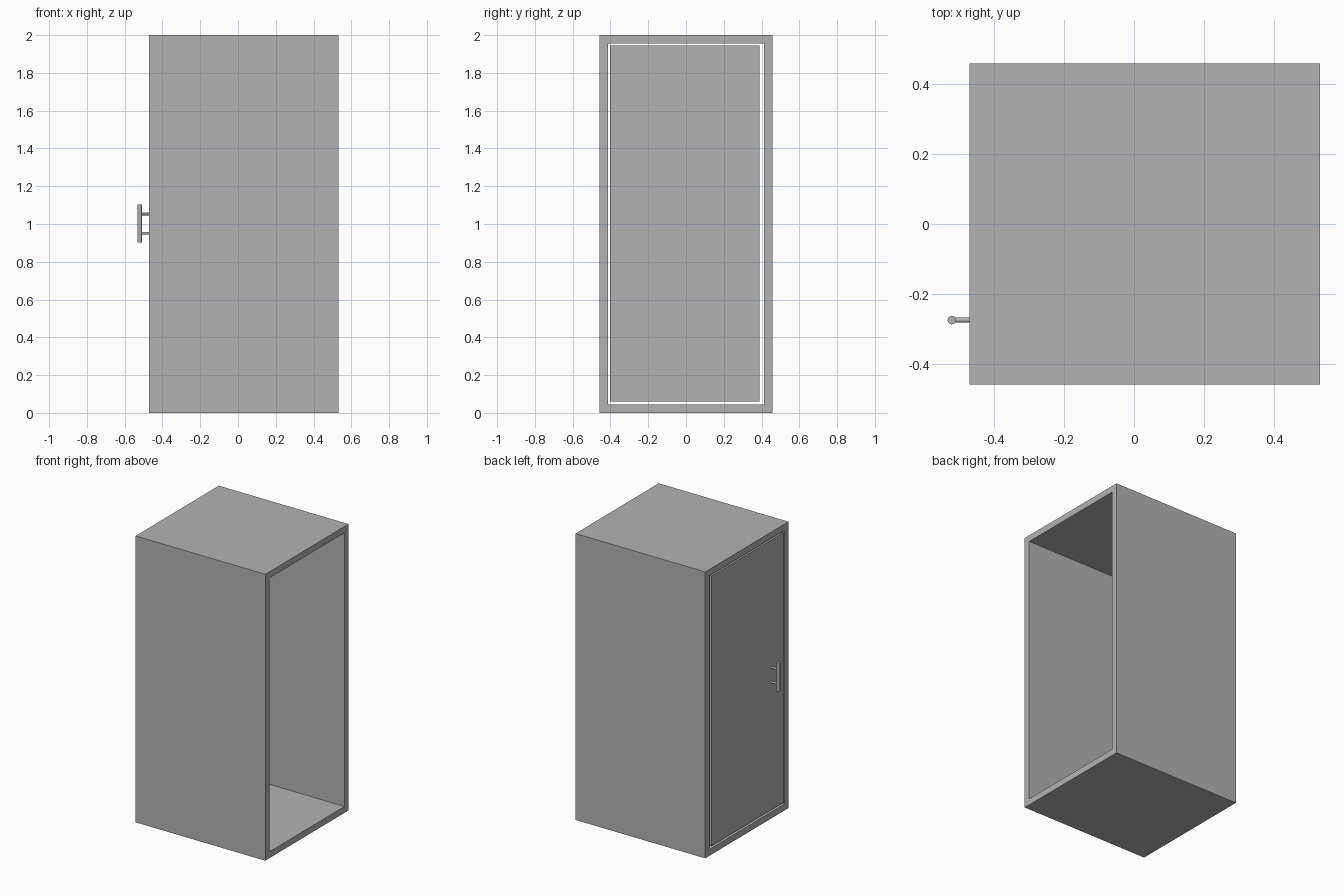
import bpy
import bmesh
from mathutils import Matrix, Vector

if "Cube" in bpy.data.objects:
    bpy.data.objects.remove(bpy.data.objects["Cube"])

GREY = (0.45, 0.45, 0.45, 1)
grey = bpy.data.materials.new("plain_grey")
grey.use_nodes = True
grey.diffuse_color = GREY
grey.node_tree.nodes["Principled BSDF"].inputs["Base Color"].default_value = GREY

X_DOOR, X_OPEN = -0.47, 0.532     # ends of the cabinet
HALF_DEPTH, HEIGHT, WALL = 0.459, 2.0, 0.045


def finish(name, bm):
    """Turn a bmesh into a named grey object."""
    bmesh.ops.recalc_face_normals(bm, faces=bm.faces)
    mesh = bpy.data.meshes.new(name)
    bm.to_mesh(mesh)
    bm.free()
    mesh.materials.append(grey)
    obj = bpy.data.objects.new(name, mesh)
    bpy.context.collection.objects.link(obj)
    return obj


def box(name, low, high):
    low, high = Vector(low), Vector(high)
    bm = bmesh.new()
    bmesh.ops.create_cube(bm, size=1, matrix=Matrix.Translation((low + high) / 2)
                          @ Matrix.Diagonal((*(high - low), 1)))
    return finish(name, bm)


def rod(name, start, end, radius):
    start, end = Vector(start), Vector(end)
    axis = end - start
    turn = axis.to_track_quat("Z", "Y").to_matrix().to_4x4()
    bm = bmesh.new()
    bmesh.ops.create_cone(bm, cap_ends=True, segments=32, radius1=radius, radius2=radius,
                          depth=axis.length,
                          matrix=Matrix.Translation((start + end) / 2) @ turn)
    obj = finish(name, bm)
    bpy.context.view_layer.objects.active = obj
    obj.select_set(True)
    bpy.ops.object.shade_smooth_by_angle()
    obj.select_set(False)


def cabinet_shell():
    """Rectangular tube, open at both ends."""
    bm = bmesh.new()
    rings = []
    for x in (X_DOOR, X_OPEN):
        for inset in (0, WALL):
            y, low, high = HALF_DEPTH - inset, inset, HEIGHT - inset
            rings.append([bm.verts.new((x, *p)) for p in
                          ((-y, low), (y, low), (y, high), (-y, high))])
    outer_a, inner_a, outer_b, inner_b = rings
    for r, s in ((outer_a, outer_b), (outer_b, inner_b), (inner_b, inner_a), (inner_a, outer_a)):
        for i in range(4):
            j = (i + 1) % 4
            bm.faces.new((r[i], r[j], s[j], s[i]))
    finish("cabinet_shell", bm)


cabinet_shell()

# Door, flush with the closed end and separated from the shell by a thin gap
box("door", (X_DOOR, -0.402, 0.06), (X_DOOR + 0.04, 0.39, 1.944))

# Bar handle on two standoffs
HANDLE_X, HANDLE_Y, HANDLE_Z = -0.521, -0.275, 1.002
rod("handle_bar", (HANDLE_X, HANDLE_Y, HANDLE_Z - 0.1), (HANDLE_X, HANDLE_Y, HANDLE_Z + 0.1), 0.012)
for name, offset in (("lower", -0.051), ("upper", 0.051)):
    z = HANDLE_Z + offset
    rod(name + "_handle_standoff", (HANDLE_X, HANDLE_Y, z), (X_DOOR, HANDLE_Y, z), 0.007)
